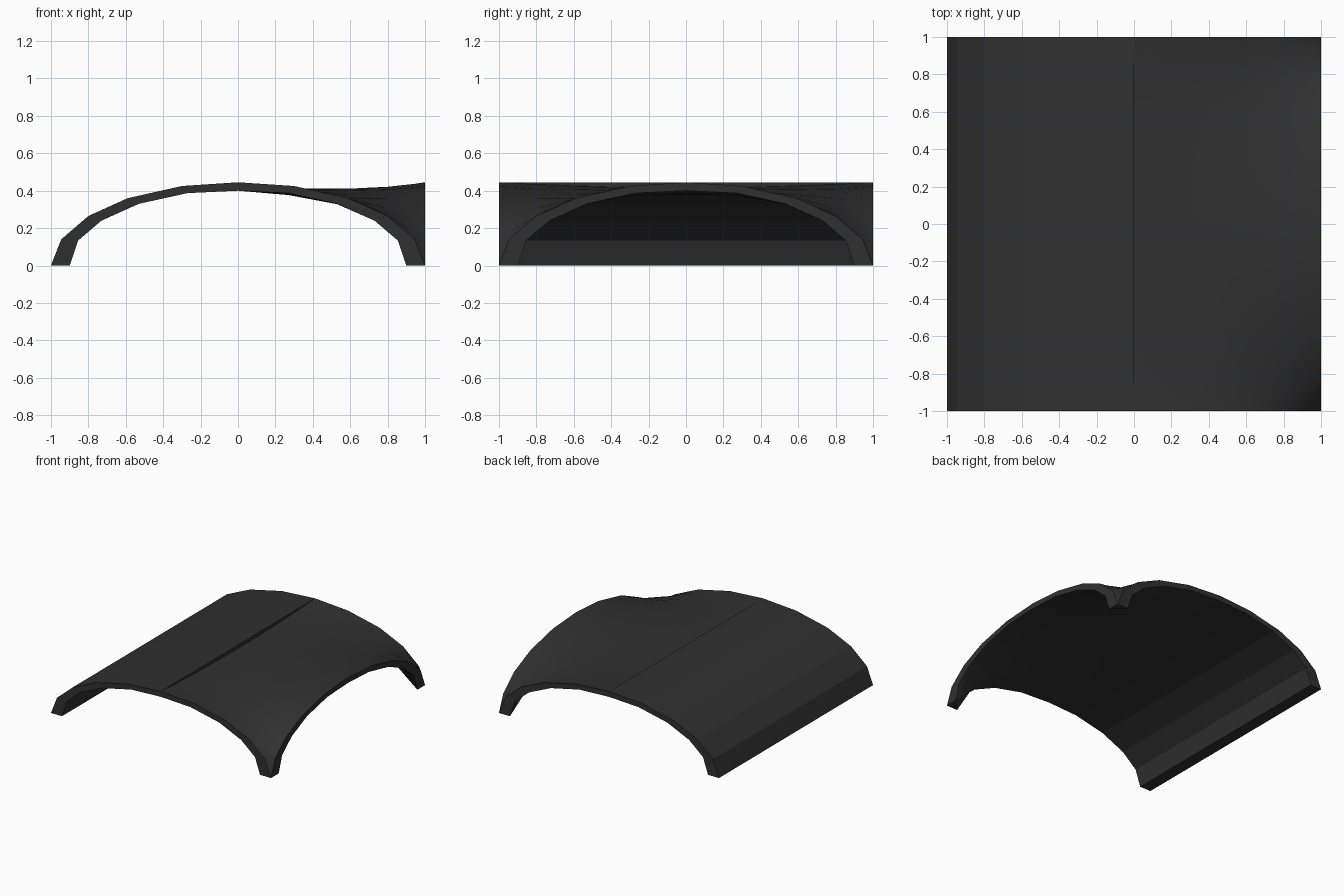
import bpy, bmesh

if "Cube" in bpy.data.objects:
    bpy.data.objects.remove(bpy.data.objects["Cube"])

OUT = [(0, .445), (.30, .425), (.59, .36), (.80, .265), (.945, .14), (1, 0)]
INN = [(0, .40), (.27, .387), (.53, .33), (.73, .24), (.855, .133), (.9, 0)]
N = 5

mat = bpy.data.materials.new("dark_grey")
mat.diffuse_color = (.03, .03, .03, 1)
mat.use_nodes = True
mat.node_tree.nodes["Principled BSDF"].inputs["Base Color"].default_value = mat.diffuse_color


def finish(bm, name):
    bmesh.ops.remove_doubles(bm, verts=bm.verts, dist=1e-5)
    bmesh.ops.recalc_face_normals(bm, faces=bm.faces)
    me = bpy.data.meshes.new(name)
    bm.to_mesh(me)
    bm.free()
    me.materials.append(mat)
    ob = bpy.data.objects.new(name, me)
    bpy.context.collection.objects.link(ob)
    return ob


def relaxed_heights(prof, sag):
    """Soap-film heights spanning three arches and the ridge line."""
    xs = [p[0] for p in prof]
    ys = [-x for x in xs[:0:-1]] + xs
    zs = [p[1] for p in prof]
    M = len(ys)
    arch = zs[:0:-1] + zs
    z = [[zs[0]] * M for _ in xs]
    for j in range(M):
        z[0][j] = zs[0] - sag * (1 - (ys[j] / xs[-1]) ** 2)
        z[N][j] = arch[j]
    for i in range(N + 1):
        z[i][0] = z[i][-1] = zs[i]
    for _ in range(300):
        for i in range(1, N):
            for j in range(1, M - 1):
                a, b = xs[i] - xs[i-1], xs[i+1] - xs[i]
                c, d = ys[j] - ys[j-1], ys[j+1] - ys[j]
                w = [1/(a*(a+b)), 1/(b*(a+b)), 1/(c*(c+d)), 1/(d*(c+d))]
                v = [z[i-1][j], z[i+1][j], z[i][j-1], z[i][j+1]]
                z[i][j] = sum(p * q for p, q in zip(w, v)) / sum(w)
    return xs, ys, z


# Left half: straight barrel vault
bm = bmesh.new()
loop = [(-x, z) for x, z in OUT] + [(-x, z) for x, z in INN[::-1]]
rows = [[bm.verts.new((x, y, z)) for x, z in loop] for y in (-1, 1)]
n = len(loop)
for k in range(n):
    bm.faces.new((rows[0][k], rows[0][(k+1) % n], rows[1][(k+1) % n], rows[1][k]))
for r in rows:
    for k in range(N):
        bm.faces.new((r[k], r[k+1], r[n-2-k], r[n-1-k]))
finish(bm, "barrel_vault")

# Right half: shell blending the vault into an open side arch
bm = bmesh.new()
last = 2 * N
xs, ys, z = relaxed_heights(OUT, .03)
top = [[bm.verts.new((xs[i], ys[j], z[i][j])) for j in range(last + 1)]
       for i in range(N + 1)]
xs, ys, z = relaxed_heights(INN, 0)


def inner(i, j):
    # Edge points are pushed out to the faces of the arches
    x = 1 if i == N else xs[i]
    y = -1 if j == 0 else 1 if j == last else ys[j]
    return bm.verts.new((x, y, z[i][j]))


low = [[inner(i, j) for j in range(last + 1)] for i in range(N + 1)]
for i in range(N):
    for j in range(last):
        bm.faces.new((top[i][j], top[i+1][j], top[i+1][j+1], top[i][j+1]))
        if not (i == N - 1 and j in (0, last - 1)):
            bm.faces.new((low[i][j], low[i][j+1], low[i+1][j+1], low[i+1][j]))

# Corner feet
for j, k, s in ((0, 1, -1), (last, last - 1, 1)):
    f1 = bm.verts.new((.9, s, 0))
    f2 = bm.verts.new((1, s * .9, 0))
    a, c, d = low[N-1][j], low[N][k], low[N-1][k]
    t = top[N][j]
    for f in ((d, a, f1), (d, f1, f2), (d, f2, c), (t, f1, f2),
              (top[N-1][j], t, f1, a), (top[N][k], t, f2, c)):
        bm.faces.new(f)
    bm.verts.remove(low[N][j])

# Rim faces: front and back arches, side arch, ridge
for j in (0, last):
    for i in range(N - 1):
        bm.faces.new((top[i][j], top[i+1][j], low[i+1][j], low[i][j]))
for j in range(last):
    bm.faces.new((top[0][j], top[0][j+1], low[0][j+1], low[0][j]))
    if 0 < j < last - 1:
        bm.faces.new((top[N][j], top[N][j+1], low[N][j+1], low[N][j]))
shell = finish(bm, "side_arch_shell")
bpy.context.view_layer.objects.active = shell
shell.select_set(True)
bpy.ops.object.shade_smooth_by_angle(angle=.6)
